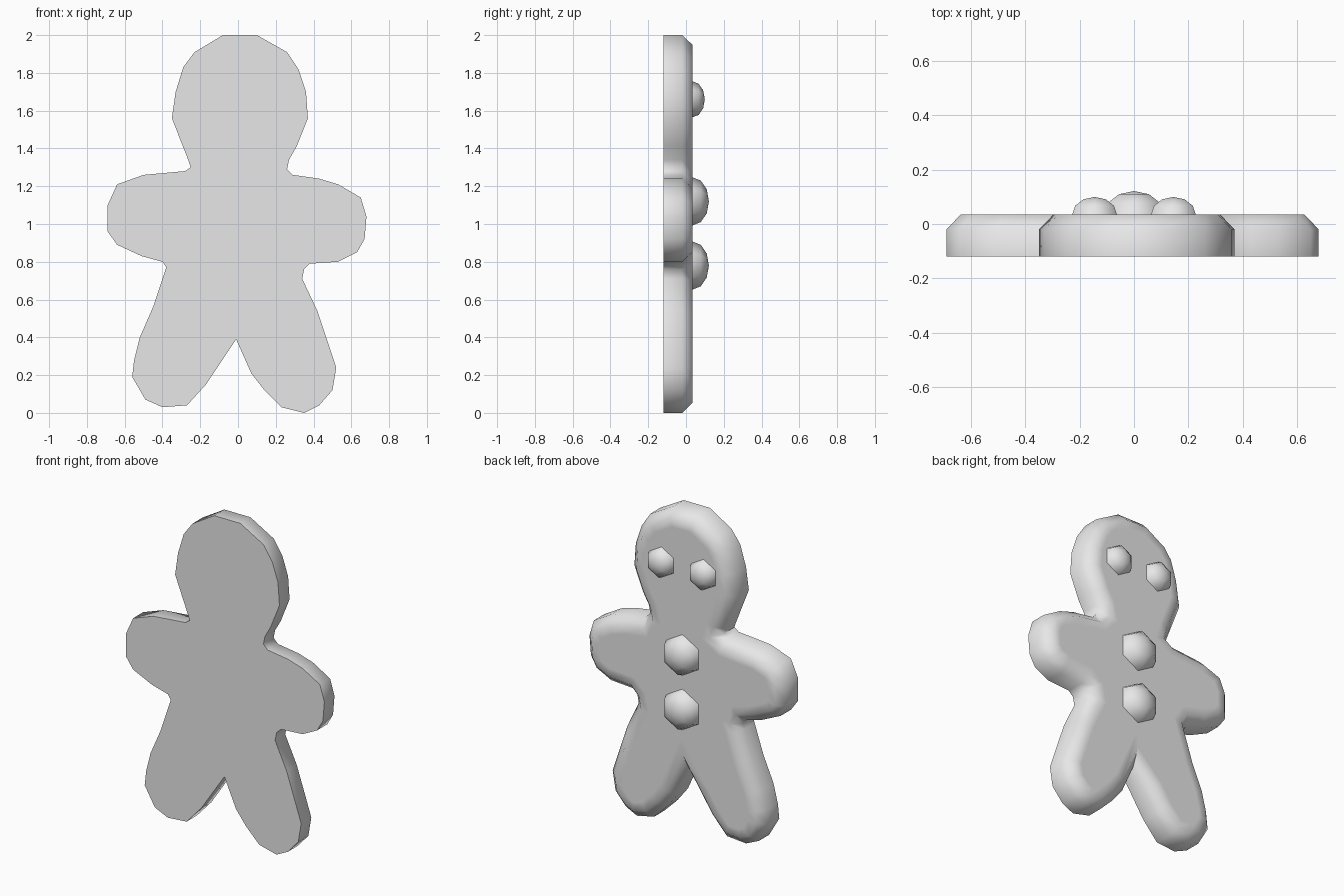
import bpy
import bmesh
from math import cos, sin, pi, radians

old = bpy.data.objects.get("Cube")
if old:
    bpy.data.objects.remove(old, do_unlink=True)

SURFACE = 0.035    # height of the decorated side along y
SHOULDER = -0.02   # where the rounded rim begins
BASE = -0.12       # flat underside

# One plain grey for the whole figure
grey = bpy.data.materials.new("plain grey")
grey.use_nodes = True
colour = (0.8, 0.8, 0.8, 1)
grey.diffuse_color = colour
grey.node_tree.nodes["Principled BSDF"].inputs["Base Color"].default_value = colour


def finish(bm, name, angle):
    """Turn a bmesh into a smooth shaded object with the shared material."""
    bmesh.ops.recalc_face_normals(bm, faces=bm.faces)
    mesh = bpy.data.meshes.new(name)
    bm.to_mesh(mesh)
    bm.free()
    mesh.materials.append(grey)
    obj = bpy.data.objects.new(name, mesh)
    bpy.context.collection.objects.link(obj)
    bpy.ops.object.select_all(action="DESELECT")
    obj.select_set(True)
    bpy.context.view_layer.objects.active = obj
    bpy.ops.object.shade_smooth_by_angle(angle=radians(angle))
    return obj


# Hand-cut outline, clockwise, in hundredths of a unit (x, z)
head = [(-35, 156), (-33, 170), (-29, 183), (-23, 191), (-8, 200), (10, 200),
        (26, 191), (32, 182), (36, 170), (37, 156), (31, 141)]
left_arm = [(27, 134), (26, 129), (29, 126), (43, 124), (53, 121), (65, 114),
            (68, 104), (67, 92), (63, 85), (53, 80), (38, 79), (35, 76)]
left_leg = [(34, 71), (42, 54), (52, 24), (50, 12), (43, 4), (35, 0),
            (23, 3), (14, 12), (7, 21)]
right_leg = [(-1, 39), (-9, 27), (-17, 15), (-27, 4), (-40, 3), (-49, 7),
             (-56, 19), (-55, 28), (-52, 40), (-45, 56)]
right_arm = [(-39, 74), (-38, 77), (-40, 80), (-51, 83), (-64, 89), (-69, 96),
             (-69, 110), (-64, 121), (-50, 126), (-28, 128), (-25, 130),
             (-26, 133)]
outline = head + left_arm + left_leg + right_leg + right_arm

# Body: flat slab with a rounded rim on the decorated side only
bm = bmesh.new()
face = bm.faces.new([bm.verts.new((x / 100, BASE, z / 100)) for x, z in outline])
extruded = bmesh.ops.extrude_face_region(bm, geom=[face], use_keep_orig=True)
top_verts = [g for g in extruded["geom"] if isinstance(g, bmesh.types.BMVert)]
top = next(g for g in extruded["geom"] if isinstance(g, bmesh.types.BMFace))
bmesh.ops.translate(bm, verts=top_verts, vec=(0, SHOULDER - BASE, 0))
bmesh.ops.recalc_face_normals(bm, faces=bm.faces)
for width, height in ((0.052, SURFACE), (0.05, SURFACE)):
    bmesh.ops.inset_region(bm, faces=[top], thickness=width,
                           use_even_offset=True, use_boundary=True)
    for v in top.verts:
        v.co.y = height
finish(bm, "body", 60)


def dome(name, x, z, radius):
    """Flattened six-sided dome sitting on the decorated side."""
    bm = bmesh.new()
    rings = []
    for row in range(3):
        tilt = row * pi / 6
        y = SURFACE + 0.68 * radius * sin(tilt)
        r = radius * cos(tilt)
        rings.append([bm.verts.new((x + r * sin(k * pi / 3), y,
                                    z + r * cos(k * pi / 3))) for k in range(6)])
    tip = bm.verts.new((x, SURFACE + 0.68 * radius, z))
    for k in range(6):
        n = (k + 1) % 6
        for low, high in zip(rings, rings[1:]):
            bm.faces.new((low[k], low[n], high[n], high[k]))
        bm.faces.new((rings[-1][k], rings[-1][n], tip))
    bm.faces.new(rings[0])
    finish(bm, name, 65)


# Eyes and buttons
for side, x in (("left", 0.145), ("right", -0.145)):
    dome(side + "_eye", x, 1.66, 0.095)
for place, z in (("upper", 1.12), ("lower", 0.78)):
    dome(place + "_button", 0, z, 0.127)
